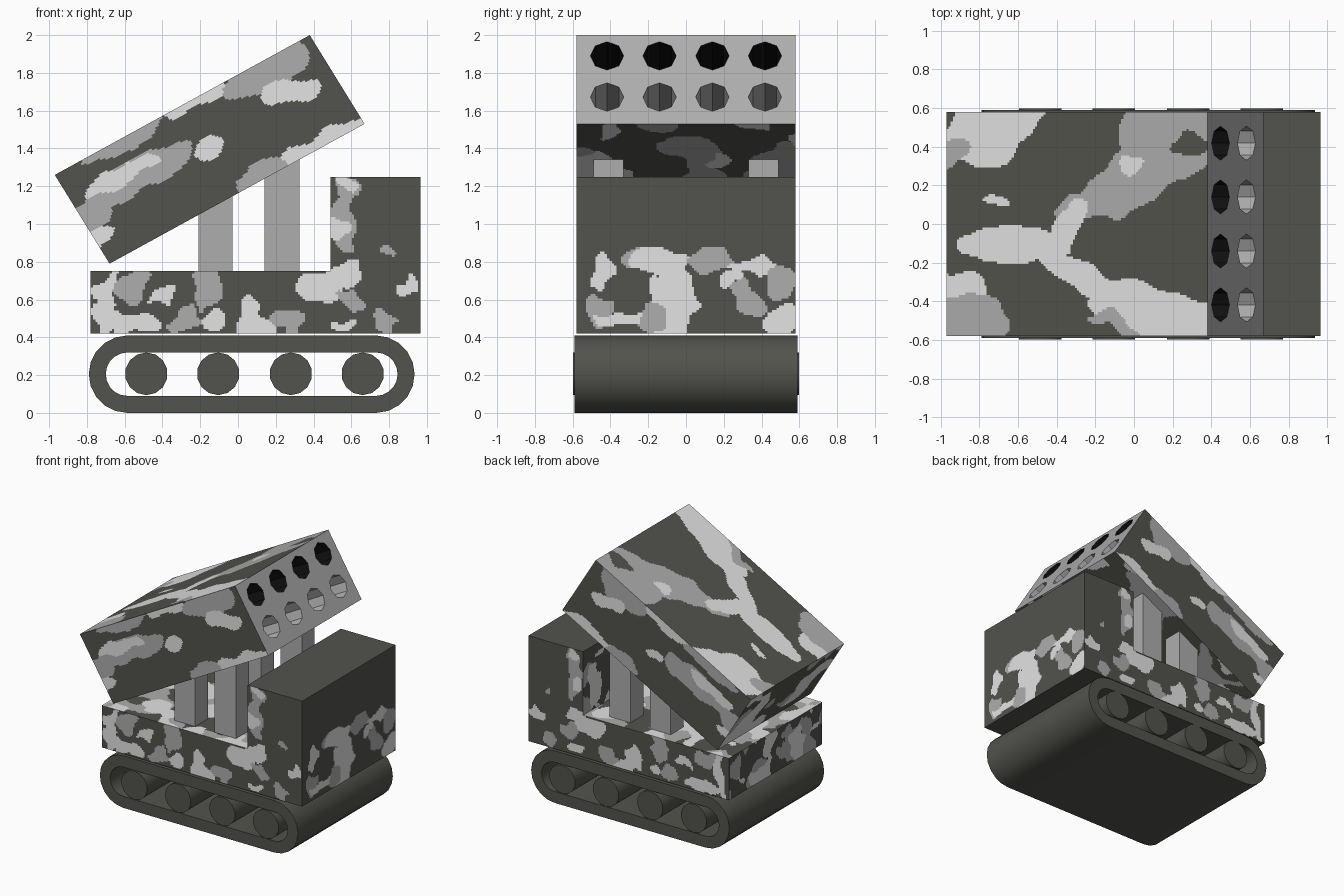
import bpy, bmesh, math
from mathutils import Vector, noise

if "Cube" in bpy.data.objects:
    bpy.data.objects.remove(bpy.data.objects["Cube"])

CELL = 0.0125
DARK, MID, LIGHT, BLACK = range(4)
COLOURS = [("dark_olive_grey", (0.085, 0.085, 0.074)), ("mid_grey", (0.42, 0.42, 0.42)),
           ("light_grey", (0.77, 0.77, 0.77)), ("black", (0.005, 0.005, 0.005))]
MATS = []
for name, rgb in COLOURS:
    m = bpy.data.materials.new(name)
    m.diffuse_color = (*rgb, 1)
    m.use_nodes = True
    m.node_tree.nodes["Principled BSDF"].inputs["Base Color"].default_value = m.diffuse_color
    MATS.append(m)


def finish(name, bm, smooth=False):
    bmesh.ops.remove_doubles(bm, verts=bm.verts, dist=1e-5)
    me = bpy.data.meshes.new(name)
    bm.to_mesh(me)
    bm.free()
    for m in MATS:
        me.materials.append(m)
    ob = bpy.data.objects.new(name, me)
    bpy.context.collection.objects.link(ob)
    if smooth:
        bpy.context.view_layer.objects.active = ob
        ob.select_set(True)
        bpy.ops.object.shade_smooth_by_angle(angle=math.radians(35))
        ob.select_set(False)


def panel(bm, o, a, b, rule):
    """Flat panel with outward side a x b; the rule colours each small cell."""
    o, a, b = Vector(o), Vector(a), Vector(b)
    n, m = math.ceil(a.length / CELL), math.ceil(b.length / CELL)
    vs = [[bm.verts.new(o + a * (i / n) + b * (j / m)) for j in range(m + 1)] for i in range(n + 1)]
    for i in range(n):
        for j in range(m):
            f = bm.faces.new((vs[i][j], vs[i + 1][j], vs[i + 1][j + 1], vs[i][j + 1]))
            f.material_index = rule(o + a * ((i + .5) / n) + b * ((j + .5) / m))


# ---- camouflage rules
def camo(scale, shift=0.0, light=0.2, mid=0.2):
    def rule(p):
        q = p * scale + Vector((shift, 3.1, 7.7))
        q = q + noise.noise_vector(q * 2) * 0.25
        if noise.noise(q) > light:
            return LIGHT
        return MID if noise.noise(q + Vector((0.5, 11.3, 4.2))) > mid else DARK
    return rule


def patches(table, ua, va, rough=0.05, freq=7):
    """Rough-edged ellipses (u, v, half length, half width, degrees, colour)."""
    def rule(p):
        q = p + noise.noise_vector(p * freq) * rough
        u, v, col = q[ua], q[va], DARK
        for cu, cv, ru, rv, deg, c in table:
            t = math.radians(deg)
            du, dv = u - cu, v - cv
            s = (du * math.cos(t) + dv * math.sin(t)) / ru
            w = (dv * math.cos(t) - du * math.sin(t)) / rv
            if s * s + w * w < 1:
                col = c
        return col
    return rule


LAUNCHER_TOP = [
    (-0.72, 0.50, 0.27, 0.16, 25, LIGHT), (-0.95, 0.38, 0.10, 0.07, 40, MID),
    (-0.71, 0.11, 0.07, 0.03, 0, LIGHT), (-0.90, -0.48, 0.26, 0.13, 0, MID),
    (-0.90, -0.32, 0.14, 0.06, -10, LIGHT), (0.10, 0.30, 0.42, 0.16, 32, MID),
    (0.20, 0.48, 0.30, 0.20, 10, MID), (-0.20, 0.10, 0.22, 0.07, 15, MID),
    (0.28, 0.41, 0.09, 0.06, 0, DARK), (0.20, 0.13, 0.12, 0.06, 30, DARK),
    (-0.02, 0.31, 0.07, 0.05, 0, LIGHT), (-0.62, -0.11, 0.28, 0.09, 0, LIGHT),
    (-0.33, 0.00, 0.15, 0.06, 50, LIGHT), (-0.32, -0.24, 0.24, 0.07, -25, LIGHT),
    (0.12, -0.47, 0.36, 0.14, -15, LIGHT), (-0.13, -0.50, 0.14, 0.04, -20, MID)]
LAUNCHER_SIDE = [
    (-0.52, 1.26, 0.32, 0.09, 28, MID), (-0.62, 1.25, 0.22, 0.045, 27, LIGHT),
    (-0.62, 1.44, 0.26, 0.06, 29, MID), (-0.23, 1.66, 0.22, 0.05, 24, LIGHT),
    (0.14, 1.82, 0.24, 0.12, 30, MID), (0.27, 1.70, 0.15, 0.06, 8, LIGHT),
    (-0.14, 1.40, 0.09, 0.04, 20, LIGHT), (0.42, 1.40, 0.29, 0.065, 28, LIGHT),
    (0.13, 1.27, 0.16, 0.06, 28, MID), (-0.81, 1.03, 0.15, 0.08, 40, MID),
    (-0.75, 0.93, 0.09, 0.04, 40, LIGHT)]
HULL_SIDE = [
    (-0.57, 0.68, 0.08, 0.08, 0, MID), (-0.70, 0.60, 0.05, 0.20, -10, LIGHT),
    (-0.56, 0.47, 0.15, 0.06, 0, LIGHT), (-0.40, 0.62, 0.08, 0.04, 30, LIGHT),
    (-0.17, 0.67, 0.07, 0.12, -20, MID), (-0.28, 0.49, 0.08, 0.06, 20, MID),
    (-0.13, 0.50, 0.06, 0.05, 0, LIGHT), (0.06, 0.53, 0.06, 0.10, -20, LIGHT),
    (0.12, 0.46, 0.10, 0.04, 0, LIGHT), (0.28, 0.49, 0.09, 0.06, 0, MID),
    (0.43, 0.67, 0.14, 0.08, -10, LIGHT), (0.57, 0.73, 0.09, 0.06, 0, LIGHT),
    (0.60, 0.60, 0.06, 0.06, 0, MID), (0.56, 0.47, 0.08, 0.04, 0, LIGHT),
    (0.56, 1.05, 0.06, 0.22, 0, MID), (0.60, 1.20, 0.06, 0.06, 0, MID),
    (0.58, 1.22, 0.05, 0.05, 0, LIGHT), (0.53, 0.97, 0.04, 0.06, 0, LIGHT),
    (0.78, 0.49, 0.06, 0.06, 0, MID), (0.90, 0.67, 0.06, 0.05, 0, LIGHT),
    (0.80, 0.85, 0.04, 0.03, 0, MID)]
HULL_NOSE = [
    (-0.25, 0.82, 0.10, 0.05, 0, MID), (-0.12, 0.80, 0.18, 0.07, 0, LIGHT),
    (-0.07, 0.58, 0.12, 0.20, -10, LIGHT), (0.13, 0.80, 0.11, 0.07, 0, MID),
    (0.36, 0.78, 0.15, 0.05, 0, LIGHT), (0.50, 0.70, 0.08, 0.08, 0, MID),
    (0.34, 0.60, 0.07, 0.09, 30, MID), (0.50, 0.50, 0.09, 0.07, 0, LIGHT),
    (-0.45, 0.74, 0.06, 0.09, 0, LIGHT), (-0.46, 0.54, 0.07, 0.08, 0, MID),
    (-0.32, 0.49, 0.15, 0.04, 0, LIGHT), (-0.18, 0.50, 0.06, 0.08, 0, MID),
    (0.25, 0.70, 0.05, 0.04, 0, LIGHT)]

# ---- hull: L-shaped profile swept across the width
HW = 0.58
nose = patches(HULL_NOSE, 1, 2, 0.06, 10)
side = patches(HULL_SIDE, 0, 2, 0.06, 10)
plain = lambda p: DARK
profile = [(-0.78, 0.42), (0.965, 0.42), (0.965, 1.25), (0.49, 1.25), (0.49, 0.75), (-0.78, 0.75)]
rules = [plain, lambda p: DARK if p.z > 0.875 else nose(p), plain,
         camo(5.5), camo(4.5, 0, 0.05, 0.05), camo(5.5, 1.0, 0.15, 0.15)]
bm = bmesh.new()
for k, (x0, z0) in enumerate(profile):
    x1, z1 = profile[(k + 1) % len(profile)]
    panel(bm, (x0, -HW, z0), (0, 2 * HW, 0), (x1 - x0, 0, z1 - z0), rules[k])
for x0, x1, z0, z1 in ((-0.78, 0.965, 0.42, 0.75), (0.49, 0.965, 0.75, 1.25)):
    a, b = (x1 - x0, 0, 0), (0, 0, z1 - z0)
    panel(bm, (x0, -HW, z0), a, b, side)
    panel(bm, (x0, HW, z0), b, a, side)
finish("hull", bm)

# ---- tilted launcher box
A = Vector((1.35, 0, 0.74))       # along the length
D = Vector((0.29, 0, -0.47))      # from top to bottom
W = Vector((0, 2 * HW, 0))
O = Vector((-0.97, -HW, 1.26))    # rear top front corner
bm = bmesh.new()
panel(bm, O, A, W, patches(LAUNCHER_TOP, 0, 1))
panel(bm, O + D, W, A, camo(3.0, 5.0, 0.25, 0.05))
panel(bm, O, W, D, camo(3.5, 2.0))
panel(bm, O, D, A, patches(LAUNCHER_SIDE, 0, 2))
panel(bm, O + W, A, D, patches(LAUNCHER_SIDE, 0, 2))

# ---- muzzle face: 4 x 2 cells, each with an octagonal tube
inward = -A.normalized()
ey, ed = W.normalized(), D.normalized()
R = 0.088
ys = [-HW, -0.28, 0.0, 0.28, HW]
ds = [0.0, 0.26, D.length]


def at(y, d):
    return O + A + ey * (y + HW) + ed * d


for r, dc in enumerate((0.129, 0.385)):
    for c, yc in enumerate((-0.418, -0.14, 0.14, 0.418)):
        ylim, dlim = (ys[c], yc, ys[c + 1]), (ds[r], dc, ds[r + 1])
        ring = [(2, 1), (2, 2), (1, 2), (0, 2), (0, 1), (0, 0), (1, 0), (2, 0)]
        outer = [bm.verts.new(at(ylim[i], dlim[j])) for i, j in ring]
        rim = [at(yc + R * math.cos(k * math.pi / 4), dc + R * math.sin(k * math.pi / 4)) for k in range(8)]
        inner = [bm.verts.new(p) for p in rim]
        deep = [bm.verts.new(p + inward * 0.5) for p in rim]
        for k in range(8):
            n = (k + 1) % 8
            f = bm.faces.new((outer[n], outer[k], inner[k], inner[n]))
            f.material_index = MID
            f = bm.faces.new((inner[n], inner[k], deep[k], deep[n]))
            f.material_index = (BLACK, MID)[r]
        f = bm.faces.new(deep[::-1])
        f.material_index = (BLACK, DARK)[r]
finish("launcher_box", bm)


# ---- four support posts, tops cut along the launcher underside
def post(name, x0, x1, y0, y1):
    bm = bmesh.new()
    under = lambda x: 0.79 + (x + 0.68) * 0.74 / 1.35 + 0.01
    pts = [(x0, 0.74), (x1, 0.74), (x1, under(x1)), (x0, under(x0))]
    f = bm.faces.new([bm.verts.new((x, y0, z)) for x, z in pts])
    ext = bmesh.ops.extrude_face_region(bm, geom=[f])["geom"]
    bmesh.ops.translate(bm, vec=(0, y1 - y0, 0), verts=[v for v in ext if isinstance(v, bmesh.types.BMVert)])
    bmesh.ops.recalc_face_normals(bm, faces=bm.faces)
    for f in bm.faces:
        f.material_index = MID
    finish(name, bm)


for label, y0, y1 in (("front", -0.49, -0.33), ("back", 0.33, 0.49)):
    post(label + "_rear_post", -0.21, -0.03, y0, y1)
    post(label + "_fore_post", 0.14, 0.325, y0, y1)


# ---- track belt: hollow stadium ring across the full width
def stadium(r, seg=10):
    return [(cx + r * math.cos(math.radians(start + 180 * k / seg)),
             0.205 + r * math.sin(math.radians(start + 180 * k / seg)))
            for cx, start in ((0.73, -90), (-0.585, 90)) for k in range(seg + 1)]


bm = bmesh.new()
loops = [[bm.verts.new((x, y, z)) for x, z in stadium(r)]
         for r, y in ((0.205, -0.59), (0.205, 0.59), (0.115, 0.59), (0.115, -0.59))]
for k in range(4):
    p, q = loops[k], loops[(k + 1) % 4]
    for i in range(len(p)):
        j = (i + 1) % len(p)
        bm.faces.new((p[i], p[j], q[j], q[i]))
bmesh.ops.recalc_face_normals(bm, faces=bm.faces)
finish("track_belt", bm, True)

# ---- road wheels
for i, x in enumerate((-0.485, -0.105, 0.28, 0.66)):
    bm = bmesh.new()
    bmesh.ops.create_cone(bm, cap_ends=True, segments=14, radius1=0.113, radius2=0.113, depth=1.194)
    for v in bm.verts:
        v.co = Vector((v.co.x + x, -v.co.z, v.co.y + 0.207))
    finish(f"road_wheel_{i + 1}", bm, True)
